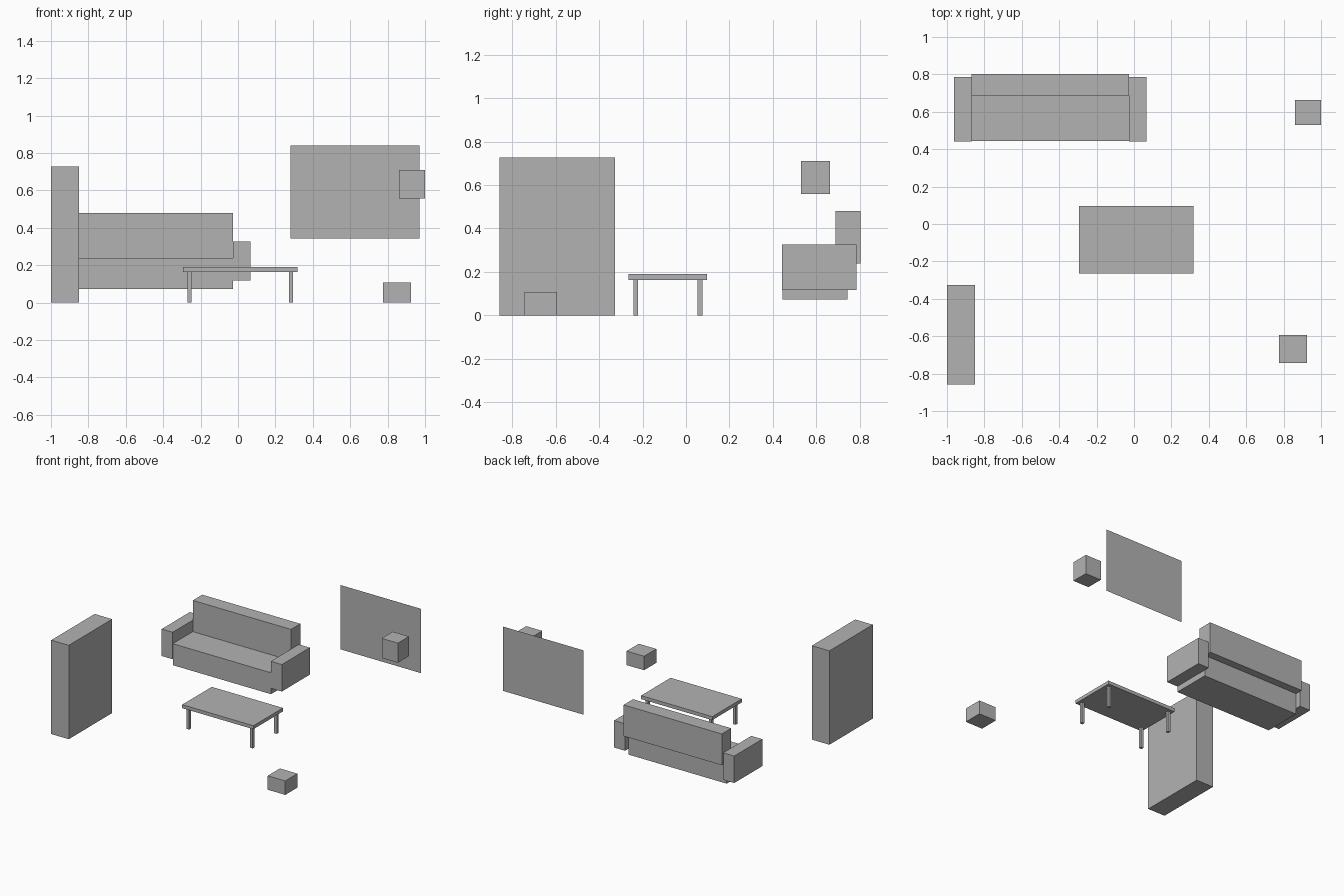
import bpy
import bmesh
from mathutils import Vector

default = bpy.data.objects.get("Cube")
if default:
    bpy.data.objects.remove(default, do_unlink=True)

grey = bpy.data.materials.new("plain grey")
grey.use_nodes = True
colour = (0.45, 0.45, 0.45, 1)
grey.diffuse_color = colour
grey.node_tree.nodes["Principled BSDF"].inputs["Base Color"].default_value = colour


def add_object(name, bm):
    mesh = bpy.data.meshes.new(name)
    bm.to_mesh(mesh)
    bm.free()
    mesh.materials.append(grey)
    obj = bpy.data.objects.new(name, mesh)
    bpy.context.collection.objects.link(obj)
    return obj


def box(name, x, y, z):
    """Box spanning the given (low, high) range on each axis."""
    bm = bmesh.new()
    bmesh.ops.create_cube(bm, size=1)
    low, high = (Vector(c) for c in zip(x, y, z))
    bmesh.ops.scale(bm, vec=high - low, verts=bm.verts)
    bmesh.ops.translate(bm, vec=(low + high) / 2, verts=bm.verts)
    return add_object(name, bm)


# Tall cabinet
box("cabinet", (-1, -0.85), (-0.857, -0.326), (0, 0.727))

# Sofa: seat, backrest and a matching pair of arms
seat_x = (-0.869, -0.028)
arm_width = 0.094
box("sofa_seat", seat_x, (0.443, 0.743), (0.072, 0.238))
box("sofa_back", seat_x, (0.688, 0.803), (0.238, 0.48))
for side, x in (("right", seat_x[0] - arm_width), ("left", seat_x[1])):
    box("sofa_arm_" + side, (x, x + arm_width), (0.442, 0.785), (0.118, 0.327))

# Table: top and four legs
table_x, table_y, top_z = (-0.293, 0.317), (-0.264, 0.097), 0.163
box("table_top", table_x, table_y, (top_z, 0.19))
inset, leg = 0.022, 0.022
for side, x in (("right", table_x[0] + inset), ("left", table_x[1] - inset - leg)):
    for end, y in (("front", table_y[0] + inset), ("back", table_y[1] - inset - leg)):
        box(f"table_leg_{end}_{side}", (x, x + leg), (y, y + leg), (0, top_z))

# Low stool and wall-mounted box
box("stool", (0.775, 0.925), (-0.743, -0.594), (0, 0.108))
box("wall_box", (0.862, 1), (0.528, 0.663), (0.558, 0.71))

# Flat wall panel, a single upright face
bm = bmesh.new()
x0, x1, y, z0, z1 = 0.28, 0.97, 0.857, 0.343, 0.841
corners = ((x0, z0), (x1, z0), (x1, z1), (x0, z1))
bm.faces.new([bm.verts.new((x, y, z)) for x, z in corners])
add_object("wall_panel", bm)
